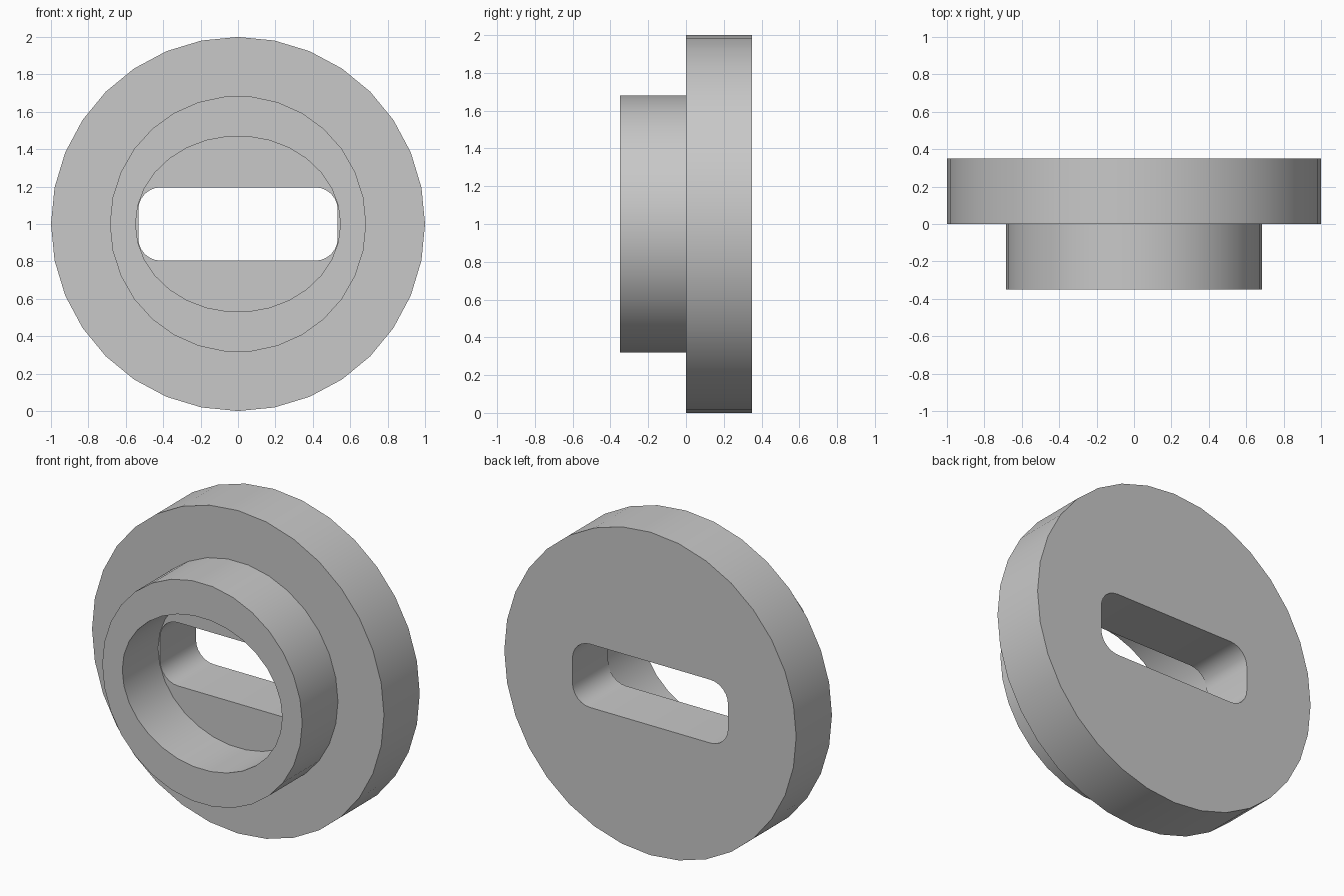
import bpy
import bmesh
from math import sin, cos, pi, radians

default = bpy.data.objects.get("Cube")
if default:
    bpy.data.objects.remove(default, do_unlink=True)

CENTRE_Z = 1.0
DEPTH = 0.35

grey = bpy.data.materials.new("plain_grey")
grey.use_nodes = True
colour = (0.58, 0.58, 0.58, 1)
grey.diffuse_color = colour
grey.node_tree.nodes["Principled BSDF"].inputs["Base Color"].default_value = colour


def oval(rx, rz, sides):
    """Closed outline of an ellipse, starting on the +x side."""
    return [(rx * cos(2 * pi * i / sides), rz * sin(2 * pi * i / sides))
            for i in range(sides)]


def rounded_slot(half_w, half_h, radius, steps=6):
    """Closed outline of a rectangle with rounded corners."""
    points = []
    for corner, (sx, sz) in enumerate([(1, 1), (-1, 1), (-1, -1), (1, -1)]):
        for i in range(steps + 1):
            a = (corner + i / steps) * pi / 2
            points.append((sx * (half_w - radius) + radius * cos(a),
                           sz * (half_h - radius) + radius * sin(a)))
    return points


def pierced_plate(name, outer, hole, y_front):
    """Fill between two outlines and extrude the result backwards."""
    bm = bmesh.new()
    edges = []
    for outline in (outer, hole):
        verts = [bm.verts.new((x, y_front, CENTRE_Z + z)) for x, z in outline]
        edges += [bm.edges.new((v, verts[i - 1])) for i, v in enumerate(verts)]
    bmesh.ops.triangle_fill(bm, edges=edges, use_beauty=True, normal=(0, -1, 0))
    result = bmesh.ops.extrude_face_region(bm, geom=bm.faces[:], use_keep_orig=True)
    moved = [g for g in result["geom"] if isinstance(g, bmesh.types.BMVert)]
    bmesh.ops.translate(bm, verts=moved, vec=(0, DEPTH, 0))
    bmesh.ops.recalc_face_normals(bm, faces=bm.faces[:])

    mesh = bpy.data.meshes.new(name)
    bm.to_mesh(mesh)
    bm.free()
    mesh.materials.append(grey)
    obj = bpy.data.objects.new(name, mesh)
    bpy.context.collection.objects.link(obj)
    bpy.ops.object.select_all(action="DESELECT")
    obj.select_set(True)
    bpy.context.view_layer.objects.active = obj
    bpy.ops.object.shade_smooth_by_angle(angle=radians(30))
    return obj


# Wide back disc with a rounded slot through it
pierced_plate("slotted_disc", oval(1, 1, 32), rounded_slot(0.533, 0.196, 0.12), 0)

# Raised front collar with an oval bore
pierced_plate("front_collar", oval(0.685, 0.685, 30), oval(0.548, 0.47, 30), -DEPTH)
